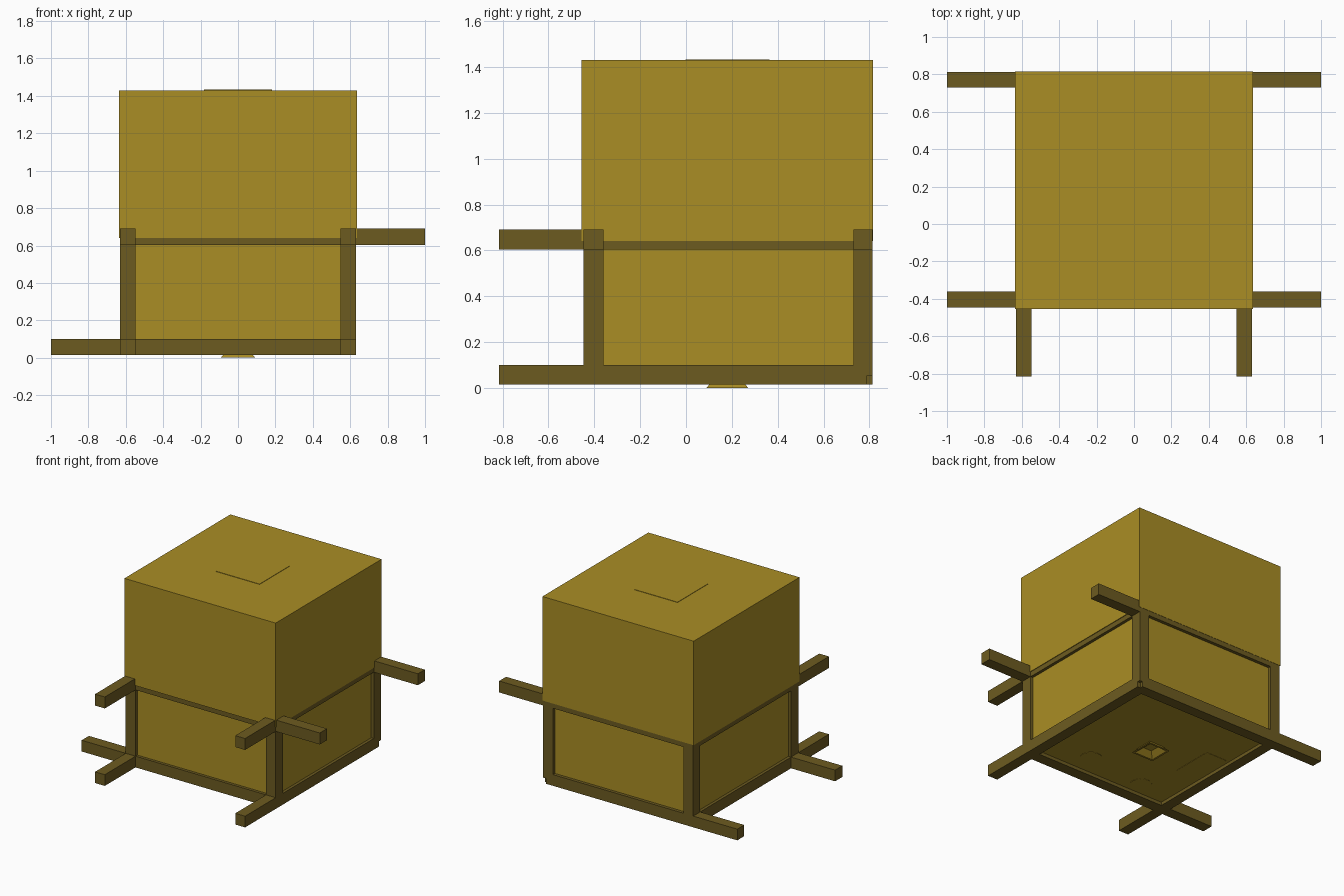
import bpy, bmesh, math

if "Cube" in bpy.data.objects:
    bpy.data.objects.remove(bpy.data.objects["Cube"])


def material(name, rgb):
    m = bpy.data.materials.new(name)
    m.diffuse_color = (*rgb, 1)
    m.use_nodes = True
    m.node_tree.nodes["Principled BSDF"].inputs["Base Color"].default_value = m.diffuse_color
    return m


GOLD = material("gold panel", (0.40, 0.268, 0.018))
BROWN = material("dark frame", (0.152, 0.105, 0.0145))


def finish(name, bm, mat):
    bmesh.ops.recalc_face_normals(bm, faces=bm.faces)
    me = bpy.data.meshes.new(name)
    bm.to_mesh(me)
    bm.free()
    me.materials.append(mat)
    ob = bpy.data.objects.new(name, me)
    bpy.context.collection.objects.link(ob)
    return ob


def box(name, x, y, z, mat):
    bm = bmesh.new()
    bmesh.ops.create_cube(bm, size=1)
    for v in bm.verts:
        for i, (a, b) in enumerate((x, y, z)):
            v.co[i] = a if v.co[i] < 0 else b
    return finish(name, bm, mat)


def plate(name, pts, z0, z1, mat):
    bm = bmesh.new()
    f = bm.faces.new([bm.verts.new((px, py, z0)) for px, py in pts])
    up = bmesh.ops.extrude_face_region(bm, geom=[f])["geom"]
    for g in up:
        if isinstance(g, bmesh.types.BMVert):
            g.co.z = z1
    return finish(name, bm, mat)


CY = 0.18      # centre of the cabin in y
FLOOR = 0.04   # recessed underside

# Upper cabin block and the slightly recessed lower body
box("upper_body", (-0.635, 0.635), (-0.455, 0.815), (0.64, 1.43), GOLD)
box("lower_body", (-0.608, 0.608), (-0.425, 0.789), (FLOOR, 0.645), GOLD)
box("roof_hatch", (-0.183, 0.183), (CY - 0.183, CY + 0.183), (1.425, 1.433), GOLD)

# Frame beams
XS = {"left": (-0.63, -0.548), "right": (0.548, 0.63)}
YS = {"front": (-0.447, -0.36), "back": (0.73, 0.813)}
LOW, HIGH = (0.015, 0.1), (0.603, 0.69)

# Sideways beams: low ones stick out left, high ones stick out right
for side, ys in YS.items():
    end = 0.605 if side == "back" else 0.63
    box(side + "_low_cross_beam", (-1.0, end), ys, LOW, BROWN)
    box(side + "_high_cross_beam", (-0.63, 1.0), ys, HIGH, BROWN)

# Lengthwise beams: all stick out to the front
for side, xs in XS.items():
    end = 0.79 if side == "right" else 0.813
    box(side + "_low_long_beam", xs, (-0.815, end), LOW, BROWN)
    box(side + "_high_long_beam", xs, (-0.815, 0.813), HIGH, BROWN)

# Corner posts; the back right one stops short of the ground beams
for sx, xs in XS.items():
    for sy, ys in YS.items():
        bottom = 0.055 if (sx, sy) == ("right", "back") else 0.015
        box(f"{sy}_{sx}_post", xs, ys, (bottom, 0.69), BROWN)

# Flared square nozzle under the floor, hollow inside
bm = bmesh.new()
rings = []
for h, z in ((0.05, 0.045), (0.092, 0.0), (0.078, 0.0), (0.035, 0.035)):
    rings.append([bm.verts.new((sx * h, CY + sy * h, z))
                  for sx, sy in ((-1, -1), (1, -1), (1, 1), (-1, 1))])
for a, b in zip(rings, rings[1:]):
    for i in range(4):
        j = (i + 1) % 4
        bm.faces.new((a[i], a[j], b[j], b[i]))
bm.faces.new(rings[0])
bm.faces.new(rings[-1])
finish("nozzle", bm, GOLD)

# Thin round covers and a rounded hatch on the underside
for i, (cx, cy) in enumerate(((0.22, -0.2), (-0.28, -0.26))):
    pts = [(cx + 0.076 * math.cos(t * math.tau / 24), cy + 0.076 * math.sin(t * math.tau / 24))
           for t in range(24)]
    plate(f"round_cover_{i + 1}", pts, FLOOR - 0.002, FLOOR + 0.003, GOLD)

pts = []
for k, (sx, sy) in enumerate(((1, 1), (-1, 1), (-1, -1), (1, -1))):
    for s in range(5):
        t = (k + s / 4) * math.pi / 2
        pts.append((-0.44 + sx * 0.065 + 0.03 * math.cos(t),
                    0.2 + sy * 0.14 + 0.03 * math.sin(t)))
plate("floor_hatch", pts, FLOOR - 0.002, FLOOR + 0.003, GOLD)
